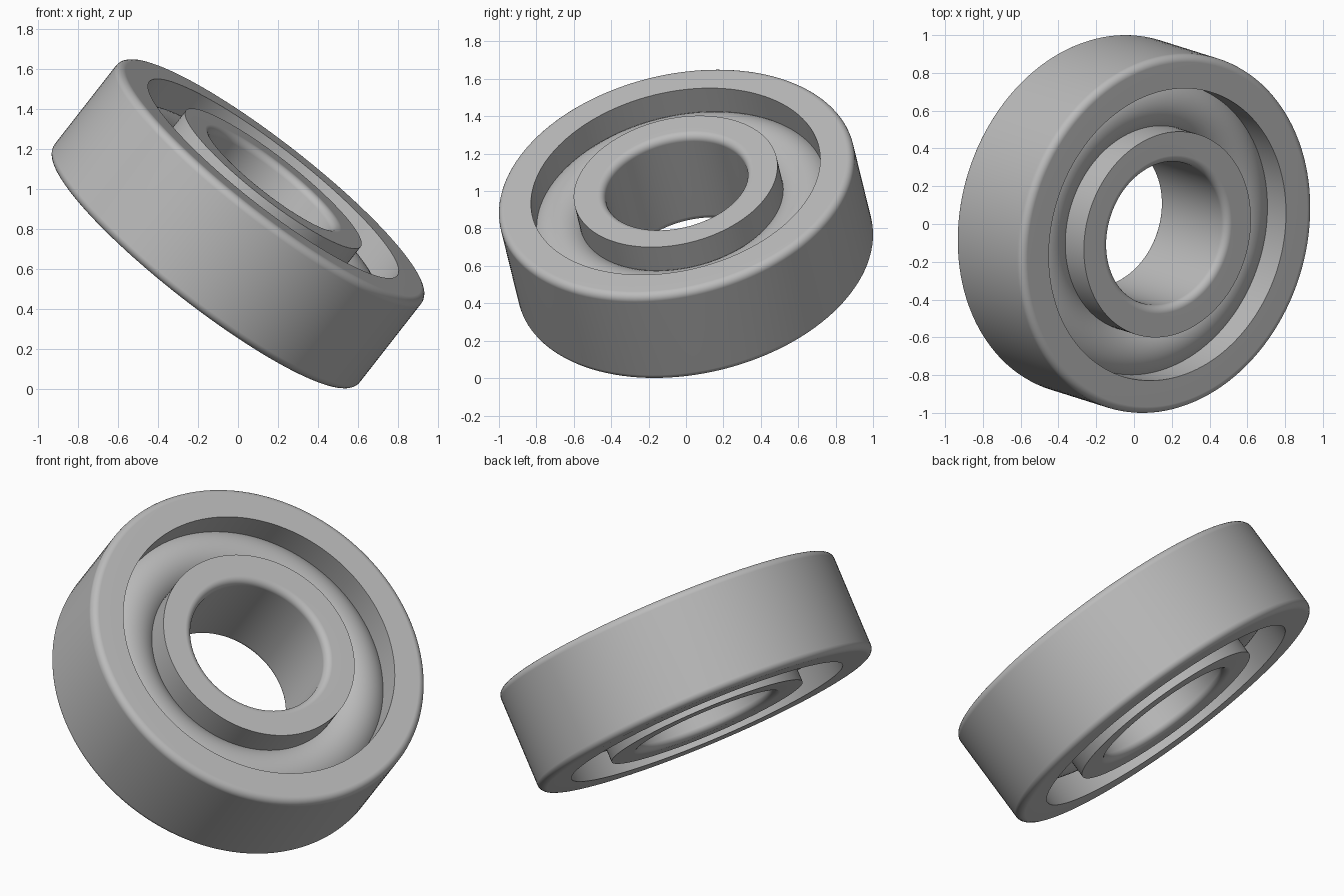
import bpy, bmesh, math
from mathutils import Vector, Matrix

cube = bpy.data.objects.get("Cube")
if cube:
    bpy.data.objects.remove(cube, do_unlink=True)

SEGMENTS = 128
HALF_WIDTH = 0.293
FILLET = 0.04
BORE, INNER_WALL, OUTER_WALL, RIM = 0.387, 0.555, 0.788, 0.969
RACE_RADIUS = 0.175
AXIS = Vector((0.604, -0.19, 0.774)).normalized()
PLACE = Matrix.Translation((0, 0, 0.825)) @ AXIS.to_track_quat('Z', 'Y').to_matrix().to_4x4()

steel = bpy.data.materials.new("steel_grey")
steel.use_nodes = True
GREY = (0.5, 0.5, 0.5, 1)
steel.diffuse_color = GREY
steel.node_tree.nodes["Principled BSDF"].inputs["Base Color"].default_value = GREY


def arc(cx, cz, radius, start, end, steps):
    """Points of a circular arc in the radius/height plane, angles in degrees."""
    angles = [math.radians(start + (end - start) * i / steps) for i in range(steps + 1)]
    return [(cx + radius * math.cos(a), cz + radius * math.sin(a)) for a in angles]


def lathe(name, profile):
    """Revolve a closed profile about the tilted axis."""
    bm = bmesh.new()
    rings = []
    for i in range(SEGMENTS):
        a = math.tau * i / SEGMENTS
        rings.append([bm.verts.new((r * math.cos(a), r * math.sin(a), z)) for r, z in profile])
    n = len(profile)
    for i in range(SEGMENTS):
        this, after = rings[i], rings[(i + 1) % SEGMENTS]
        for j in range(n):
            k = (j + 1) % n
            bm.faces.new((this[j], after[j], after[k], this[k]))
    bmesh.ops.recalc_face_normals(bm, faces=bm.faces)
    bm.transform(PLACE)
    mesh = bpy.data.meshes.new(name)
    bm.to_mesh(mesh)
    bm.free()
    mesh.materials.append(steel)
    obj = bpy.data.objects.new(name, mesh)
    bpy.context.collection.objects.link(obj)
    bpy.ops.object.select_all(action='DESELECT')
    obj.select_set(True)
    bpy.context.view_layer.objects.active = obj
    bpy.ops.object.shade_smooth_by_angle(angle=math.radians(30))
    # Keep the flat ring faces flat beside the rounded edges
    weighted = obj.modifiers.new("Weighted normals", 'WEIGHTED_NORMAL')
    weighted.keep_sharp = True
    return obj


edge = HALF_WIDTH - FILLET

# Outer ring, rounded on its outside edges
lathe("outer_ring",
      [(OUTER_WALL, -HALF_WIDTH)]
      + arc(RIM - FILLET, -edge, FILLET, -90, 0, 6)
      + arc(RIM - FILLET, edge, FILLET, 0, 90, 6)
      + [(OUTER_WALL, HALF_WIDTH)])

# Inner ring, rounded at the bore
lathe("inner_ring",
      [(INNER_WALL, HALF_WIDTH)]
      + arc(BORE + FILLET, edge, FILLET, 90, 180, 6)
      + arc(BORE + FILLET, -edge, FILLET, 180, 270, 6)
      + [(INNER_WALL, -HALF_WIDTH)])

# Rounded race filling the gap between the rings
lathe("race_ring", arc((INNER_WALL + OUTER_WALL) / 2, 0, RACE_RADIUS, 0, 352.5, 47))
